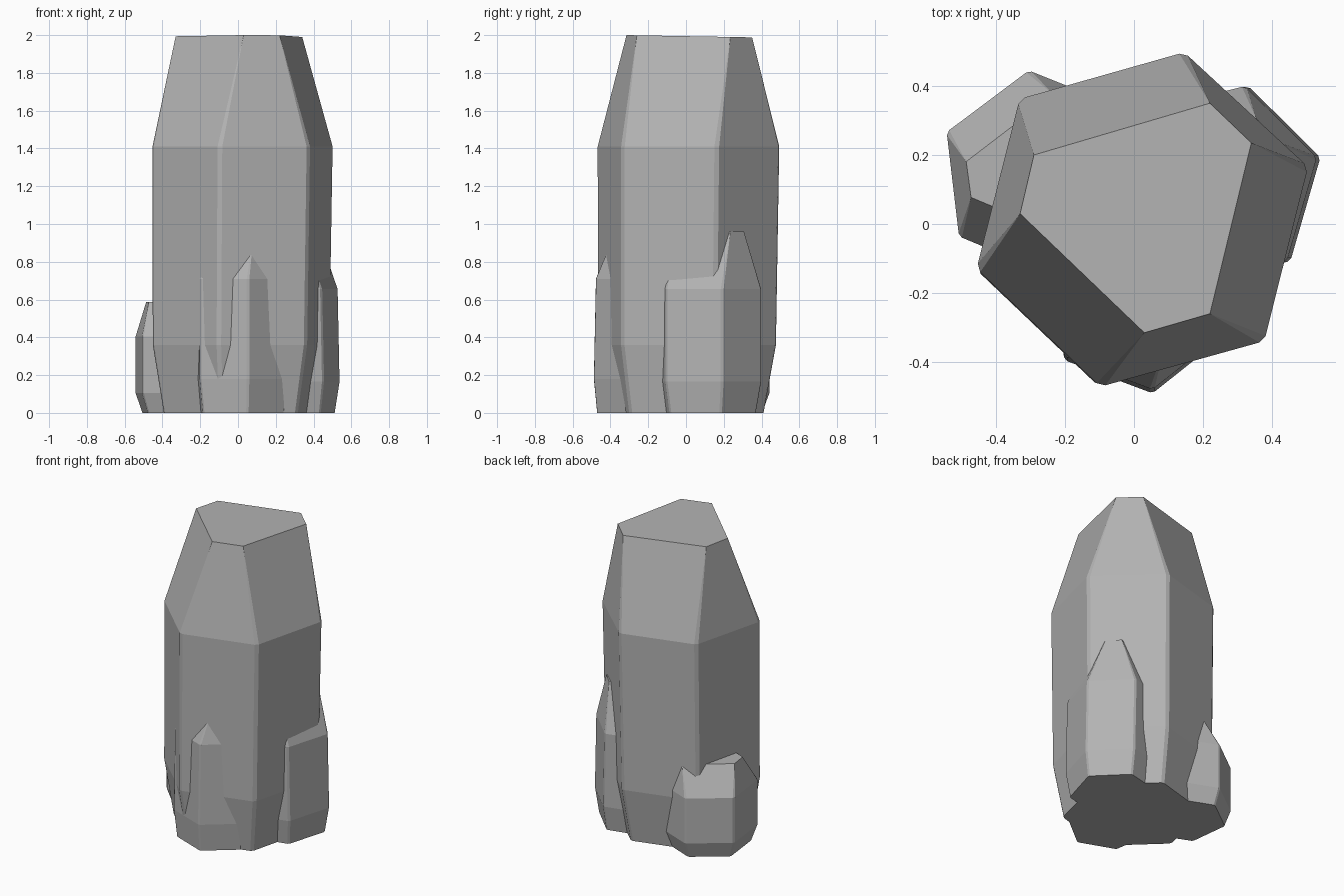
import bpy, bmesh, math

if "Cube" in bpy.data.objects:
    bpy.data.objects.remove(bpy.data.objects["Cube"])

stone = bpy.data.materials.new("grey crystal")
stone.diffuse_color = (0.45, 0.45, 0.45, 1)
stone.use_nodes = True
stone.node_tree.nodes["Principled BSDF"].inputs["Base Color"].default_value = stone.diffuse_color

# Shoulder outline and flat tip outline, counter-clockwise, around the crystal axis
SHOULDER = [(0.125, 0.487), (-0.352, 0.352), (-0.477, -0.14),
            (-0.118, -0.482), (0.357, -0.35), (0.484, 0.155)]
TIP = [(0.195, 0.335), (-0.315, 0.185), (-0.355, 0.015),
       (0.005, -0.33), (0.195, -0.275), (0.315, 0.22)]


def chamfered(points, t=0.03):
    """Split every corner in two to leave a narrow chamfer."""
    out = []
    for i, (x, y) in enumerate(points):
        for nx, ny in (points[i - 1], points[(i + 1) % len(points)]):
            out.append((x + (nx - x) * t, y + (ny - y) * t))
    return out


def crystal(name, centre, size, turn, heights, lean=(0, 0), scales=(0.87, 1.0, 1.0)):
    """Tapered foot, straight shaft and a cut tip."""
    z_foot, z_shoulder, z_top = heights
    c, s = math.cos(math.radians(turn)), math.sin(math.radians(turn))
    bm = bmesh.new()

    def ring(points, z, k):
        verts = []
        f = z / z_top
        for x, y in points:
            px = centre[0] + lean[0] * f + size * k * (x * c - y * s)
            py = centre[1] + lean[1] * f + size * k * (x * s + y * c)
            drop = 0.009 * (y + 0.33) * z_top if z == z_top else 0
            verts.append(bm.verts.new((px, py, z - drop)))
        return verts

    outline = chamfered(SHOULDER)
    rings = [ring(outline, z, k) for z, k in zip((0, z_foot, z_shoulder), scales)]
    tip = ring(TIP, z_top, 1)
    n = len(outline)
    # foot and shaft walls
    for low, high in zip(rings, rings[1:]):
        for i in range(n):
            j = (i + 1) % n
            bm.faces.new((low[i], low[j], high[j], high[i]))
    # sloping facets, with chamfers closing to a point
    top = rings[-1]
    for i in range(6):
        j = (i + 1) % 6
        bm.faces.new((top[2 * i], top[2 * i + 1], tip[i]))
        bm.faces.new((top[2 * i + 1], top[2 * j], tip[j], tip[i]))
    bm.faces.new(tip)
    bm.faces.new(rings[0][::-1])
    bmesh.ops.recalc_face_normals(bm, faces=bm.faces)
    mesh = bpy.data.meshes.new(name)
    bm.to_mesh(mesh)
    bm.free()
    mesh.materials.append(stone)
    bpy.context.collection.objects.link(bpy.data.objects.new(name, mesh))


crystal("main_crystal", (0.01, 0.0), 1.0, 0, (0.36, 1.41, 2.0), (0.015, 0.015), (0.85, 0.98, 1.0))
crystal("back_left_crystal", (-0.27, 0.145), 0.6, 21, (0.105, 0.405, 0.59))
crystal("back_right_crystal", (0.25, 0.11), 0.6, -2, (0.165, 0.655, 0.965), (-0.02, 0.0), (0.9, 1, 1))
crystal("front_crystal", (0.01, -0.225), 0.55, 23, (0.18, 0.71, 0.96), (0.0, 0.02), (0.92, 1, 1))
